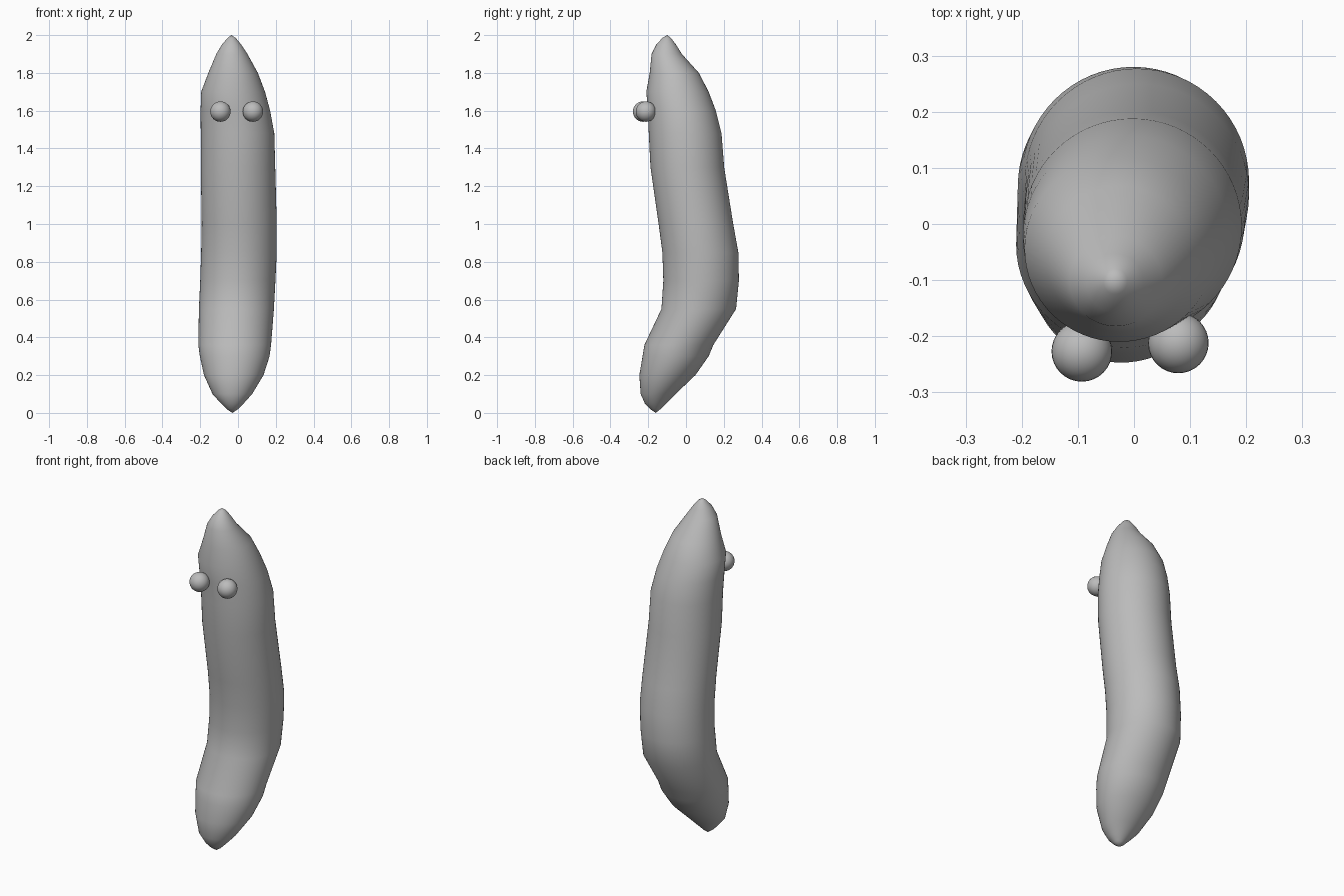
import bpy, bmesh, math

cube = bpy.data.objects.get("Cube")
if cube:
    bpy.data.objects.remove(cube, do_unlink=True)

# One plain grey for everything
grey = bpy.data.materials.new("plain grey")
grey.use_nodes = True
COLOUR = (0.5, 0.5, 0.5, 1)
grey.diffuse_color = COLOUR
grey.node_tree.nodes["Principled BSDF"].inputs["Base Color"].default_value = COLOUR


def finish(name, bm):
    bmesh.ops.recalc_face_normals(bm, faces=bm.faces)
    for face in bm.faces:
        face.smooth = True
    mesh = bpy.data.meshes.new(name)
    bm.to_mesh(mesh)
    bm.free()
    mesh.materials.append(grey)
    obj = bpy.data.objects.new(name, mesh)
    bpy.context.scene.collection.objects.link(obj)
    return obj


# Body outline: height, right side, left side, front, back
BODY = [
    (0.02, -0.06, 0.00, -0.19, -0.135),
    (0.05, -0.09, 0.03, -0.218, -0.105),
    (0.1, -0.135, 0.075, -0.24, -0.055),
    (0.2, -0.18, 0.135, -0.247, 0.05),
    (0.3, -0.202, 0.167, -0.23, 0.12),
    (0.36, -0.21, 0.175, -0.22, 0.145),
    (0.55, -0.207, 0.19, -0.13, 0.265),
    (0.7, -0.2, 0.198, -0.12, 0.28),
    (0.85, -0.195, 0.205, -0.125, 0.277),
    (1.0, -0.192, 0.205, -0.145, 0.25),
    (1.3, -0.197, 0.197, -0.188, 0.202),
    (1.48, -0.197, 0.192, -0.197, 0.188),
    (1.6, -0.198, 0.17, -0.202, 0.158),
    (1.7, -0.195, 0.143, -0.21, 0.12),
    (1.8, -0.157, 0.105, -0.192, 0.068),
    (1.9, -0.115, 0.05, -0.182, -0.022),
    (1.95, -0.085, 0.017, -0.157, -0.053),
    (1.985, -0.055, -0.012, -0.125, -0.08),
]
SIDES = 64

bm = bmesh.new()
rings = []
for z, x0, x1, y0, y1 in BODY:
    ring = []
    for i in range(SIDES):
        a = math.tau * i / SIDES
        ring.append(bm.verts.new(((x0 + x1) / 2 + (x1 - x0) / 2 * math.cos(a),
                                  (y0 + y1) / 2 + (y1 - y0) / 2 * math.sin(a), z)))
    rings.append(ring)
bottom = bm.verts.new((-0.03, -0.16, 0))
top = bm.verts.new((-0.035, -0.1, 2))
for i in range(SIDES):
    j = (i + 1) % SIDES
    for low, high in zip(rings, rings[1:]):
        bm.faces.new((low[i], low[j], high[j], high[i]))
    bm.faces.new((bottom, rings[0][j], rings[0][i]))
    bm.faces.new((top, rings[-1][i], rings[-1][j]))
finish("body", bm)

# Eyes
for name, x, y in (("left_eye", 0.079, -0.212), ("right_eye", -0.093, -0.227)):
    bm = bmesh.new()
    bmesh.ops.create_uvsphere(bm, u_segments=32, v_segments=16, radius=0.054)
    eye = finish(name, bm)
    eye.location = (x, y, 1.595)
